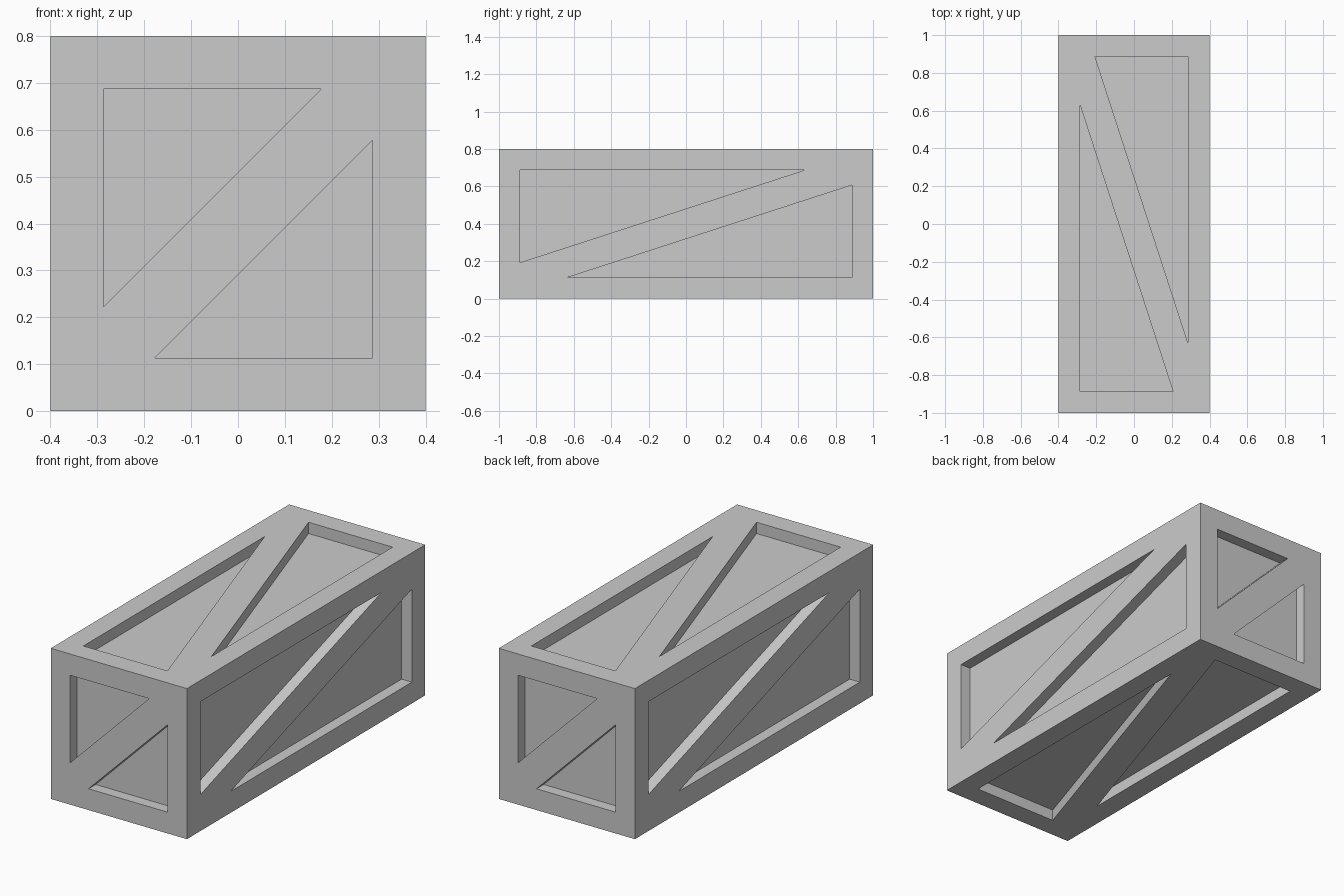
import bpy, bmesh
from mathutils import Matrix, Vector
from math import pi

if "Cube" in bpy.data.objects:
    bpy.data.objects.remove(bpy.data.objects["Cube"])

HX, HY, HZ = 0.4, 1.0, 0.4      # half sizes of the crate
DEPTH = 0.06                    # panel recess
CENTRE = Vector((0, 0, HZ))


def make_object(name, bm):
    bmesh.ops.recalc_face_normals(bm, faces=bm.faces)
    mesh = bpy.data.meshes.new(name)
    bm.to_mesh(mesh)
    bm.free()
    obj = bpy.data.objects.new(name, mesh)
    bpy.context.collection.objects.link(obj)
    return obj


def add_prism(bm, tri, normal, rot):
    """Triangular cutter running from just outside a face to the recess floor."""
    rings = []
    for offset in (0.05, -DEPTH):
        rings.append([bm.verts.new(CENTRE + rot @ (Vector(p) + Vector(normal) * offset))
                      for p in tri])
    a, b = rings
    bm.faces.new(a)
    bm.faces.new(b)
    for i in range(3):
        j = (i + 1) % 3
        bm.faces.new((a[i], a[j], b[j], b[i]))


# Crate body
bm = bmesh.new()
bmesh.ops.create_cube(bm, size=1, matrix=Matrix.Translation(CENTRE)
                      @ Matrix.Diagonal((2 * HX, 2 * HY, 2 * HZ, 1)))
crate = make_object("crate", bm)

# One recess triangle per face pair: (points, outward normal, axis to the opposite face)
faces = [
    ([(-.287, -HY, .287), (.178, -HY, .287), (-.287, -HY, -.178)], (0, -1, 0), 'Z'),
    ([(HX, -.888, .287), (HX, .634, .287), (HX, -.888, -.207)], (1, 0, 0), 'Z'),
    ([(-.287, -.888, HZ), (.207, -.888, HZ), (-.287, .634, HZ)], (0, 0, 1), 'Y'),
]

# Recess cutters: each triangle is paired by a half turn about its face normal
bm = bmesh.new()
for tri, normal, axis in faces:
    pair = Matrix.Rotation(pi, 3, Vector(normal))
    opposite = Matrix.Rotation(pi, 3, axis)
    for rot in (Matrix.Identity(3), pair, opposite, opposite @ pair):
        add_prism(bm, tri, normal, rot)
cutter = make_object("recess_cutter", bm)
cutter.hide_render = True

# Carve the recesses, leaving frame edges and diagonal braces
mod = crate.modifiers.new("recesses", 'BOOLEAN')
mod.operation = 'DIFFERENCE'
mod.solver = 'EXACT'
mod.object = cutter
bpy.context.view_layer.objects.active = crate
crate.select_set(True)
bpy.ops.object.modifier_apply(modifier=mod.name)
bpy.data.objects.remove(cutter, do_unlink=True)
